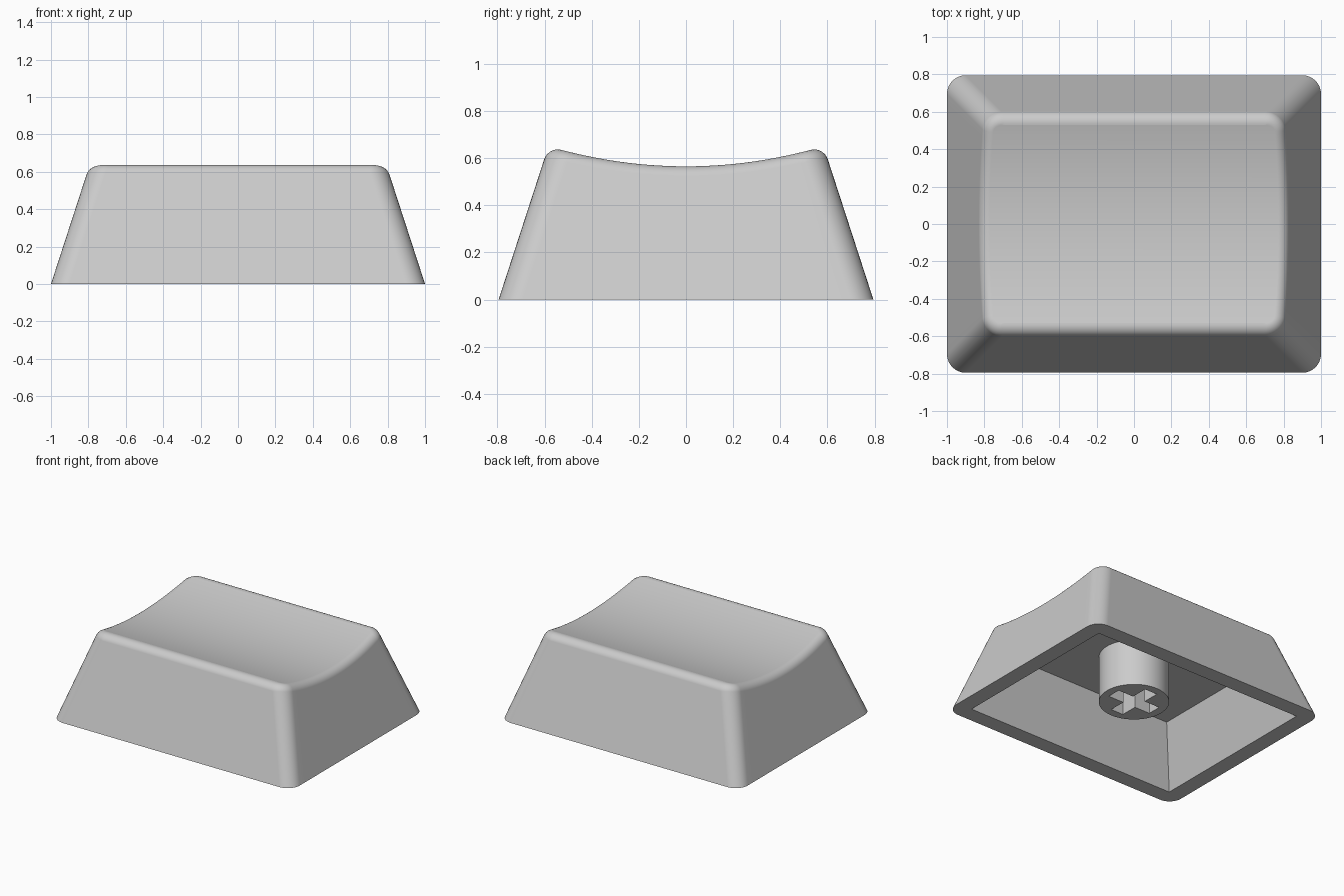
import bpy, bmesh, math
from mathutils import Vector

if "Cube" in bpy.data.objects:
    bpy.data.objects.remove(bpy.data.objects["Cube"])

HX, HY, R = 1.0, 0.795, 0.1        # base half sizes, corner radius
TAPER, FILLET = 0.325, 0.06        # wall lean, rounding of the top edge
WALL, CEIL = 0.12, 0.435           # rim width, height of inner ceiling

grey = bpy.data.materials.new("grey_plastic")
grey.diffuse_color = (0.6, 0.6, 0.6, 1)
grey.use_nodes = True
grey.node_tree.nodes["Principled BSDF"].inputs["Base Color"].default_value = grey.diffuse_color


def finish(obj):
    obj.data.materials.clear()
    obj.data.materials.append(grey)
    bpy.ops.object.select_all(action='DESELECT')
    obj.select_set(True)
    bpy.context.view_layer.objects.active = obj
    bpy.ops.object.shade_smooth_by_angle(angle=math.radians(30))
    mod = obj.modifiers.new("even_shading", 'WEIGHTED_NORMAL')
    mod.keep_sharp = True


# Right half of a rounded rectangle: (side fraction, corner angle)
ARC, SIDE = 8, 24
half = [(-1, -math.pi / 2 + math.pi / 2 * i / ARC) for i in range(ARC + 1)]
half += [(-1 + 2 * i / SIDE, 0) for i in range(1, SIDE)]
half += [(1, math.pi / 2 * i / ARC) for i in range(ARC + 1)]
M = len(half)


def point(f, a, inset, r, z=0.0):
    return Vector((HX - inset - r + r * math.cos(a),
                   f * (HY - inset - r) + r * math.sin(a), z))


def dish(y):
    return 0.565 + y * y / 4


def top_edge(f, a, steps=7):
    """Rounded blend from the leaning wall onto the dished top."""
    z = 0.6
    for _ in range(20):
        z = dish(point(f, a, TAPER * z, R).y)
    corner = point(f, a, TAPER * z, R, z)
    down = point(f, a, TAPER * (z - 0.05), R, z - 0.05) - corner
    inner = point(f, a, TAPER * z + 0.05, R - 0.05)
    inner.z = dish(inner.y)
    h = down.angle(inner - corner) / 2
    size = FILLET / math.tan(h)
    z0 = z - size * 0.95
    start = point(f, a, TAPER * z0, R, z0)
    end = point(f, a, TAPER * z + size, R - size)
    end.z = dish(end.y)
    w, out = math.sin(h), []
    for i in range(steps + 1):
        t = i / steps
        b0, b1, b2 = (1 - t) ** 2, 2 * w * t * (1 - t), t * t
        out.append((start * b0 + corner * b1 + end * b2) / (b0 + b1 + b2))
    return out


# Rings from inner ceiling, down the cavity, across the rim, up and over the top
columns = []
for f, a in half:
    columns.append([point(f, a, WALL + TAPER * CEIL, 0, CEIL),
                    point(f, a, WALL, 0),
                    point(f, a, 0, R)] + top_edge(f, a))

bm = bmesh.new()
right = [[bm.verts.new(p) for p in c] for c in columns]
left = [[bm.verts.new((-p.x, p.y, p.z)) for p in c] for c in columns]
loop = right + left[::-1]
for i, c in enumerate(loop):
    n = loop[(i + 1) % len(loop)]
    for j in range(len(c) - 1):
        bm.faces.new((c[j], n[j], n[j + 1], c[j + 1]))
# Dished top and inner ceiling, in strips running left to right
for j in (0, -1):
    for i in range(M - 1):
        bm.faces.new((left[i][j], right[i][j], right[i + 1][j], left[i + 1][j]))
bmesh.ops.remove_doubles(bm, verts=bm.verts, dist=1e-5)
bmesh.ops.dissolve_degenerate(bm, edges=bm.edges, dist=1e-5)
bmesh.ops.recalc_face_normals(bm, faces=bm.faces)
mesh = bpy.data.meshes.new("cap_shell")
bm.to_mesh(mesh)
bm.free()
shell = bpy.data.objects.new("cap_shell", mesh)
bpy.context.collection.objects.link(shell)
finish(shell)

# Mounting stem: round post with a cross-shaped socket
BOTTOM, TOP, RAD, ARM, SLOT = 0.085, CEIL + 0.005, 0.24, 0.18, 0.052
circle = [(RAD * math.cos(2 * math.pi * i / 64), RAD * math.sin(2 * math.pi * i / 64))
          for i in range(64)]
cross = []
for q in range(4):
    c, s = round(math.cos(q * math.pi / 2)), round(math.sin(q * math.pi / 2))
    for x, y in ((ARM, -SLOT), (ARM, SLOT), (SLOT, SLOT)):
        cross.append((c * x - s * y, s * x + c * y))
curve = bpy.data.curves.new("stem", 'CURVE')
curve.dimensions = '2D'
curve.fill_mode = 'BOTH'
curve.extrude = (TOP - BOTTOM) / 2
for pts in (circle, cross):
    sp = curve.splines.new('POLY')
    sp.points.add(len(pts) - 1)
    for p, (x, y) in zip(sp.points, pts):
        p.co = (x, y, 0, 1)
    sp.use_cyclic_u = True
stem = bpy.data.objects.new("stem", curve)
stem.location.z = (TOP + BOTTOM) / 2
bpy.context.collection.objects.link(stem)
bpy.ops.object.select_all(action='DESELECT')
stem.select_set(True)
bpy.context.view_layer.objects.active = stem
bpy.ops.object.convert(target='MESH')
stem = bpy.context.view_layer.objects.active
bm = bmesh.new()
bm.from_mesh(stem.data)
bmesh.ops.remove_doubles(bm, verts=bm.verts, dist=1e-5)
bmesh.ops.recalc_face_normals(bm, faces=bm.faces)
bm.to_mesh(stem.data)
bm.free()
finish(stem)
